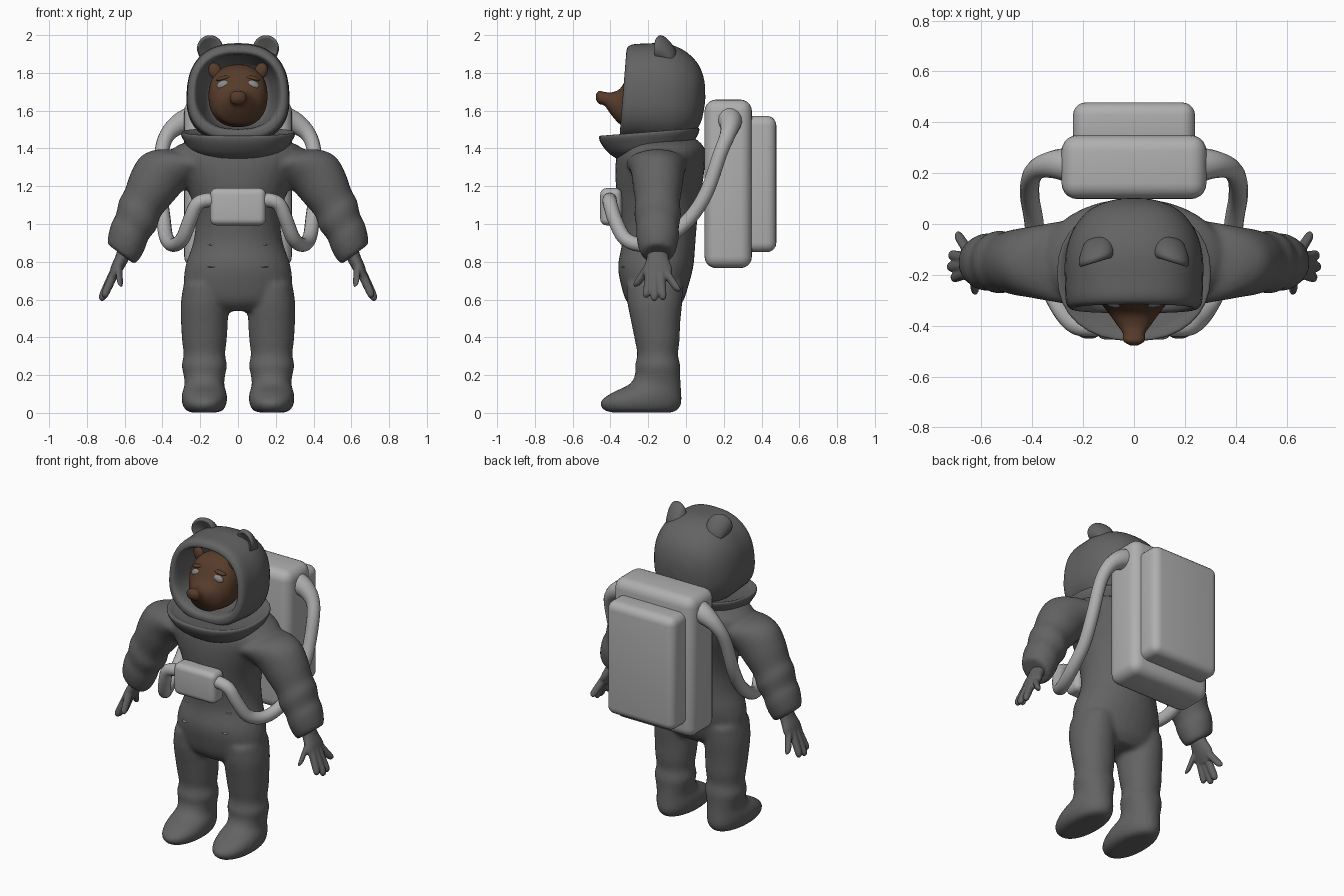
import bpy, bmesh, math
from mathutils import Vector, Matrix

if "Cube" in bpy.data.objects:
    bpy.data.objects.remove(bpy.data.objects["Cube"], do_unlink=True)

X, Y, Z = Vector((1, 0, 0)), Vector((0, 1, 0)), Vector((0, 0, 1))
SLANT = Vector((.8, 0, .6))  # cross-section direction of the lowered arms
SIDES = ((1, "left"), (-1, "right"))


def material(name, colour):
    mat = bpy.data.materials.new(name)
    mat.use_nodes = True
    mat.diffuse_color = (*colour, 1)
    bsdf = mat.node_tree.nodes["Principled BSDF"]
    bsdf.inputs["Base Color"].default_value = (*colour, 1)
    bsdf.inputs["Roughness"].default_value = .7
    return mat


suit = material("suit grey", (.125, .125, .125))
metal = material("pack light grey", (.43, .43, .43))
fur = material("brown fur", (.095, .045, .024))
eye_grey = material("eye grey", (.24, .25, .26))


def spline(rings, steps=4):
    """Catmull-Rom interpolation through tuples of numbers."""
    out = []
    last = len(rings) - 1
    for i in range(last):
        quad = [rings[max(0, min(last, i + k))] for k in (-1, 0, 1, 2)]
        for s in range(steps):
            t = s / steps
            out.append([b + .5 * t * (c - a + t * (2*a - 5*b + 4*c - d + t * (3*(b - c) + d - a)))
                        for a, b, c, d in zip(*quad)])
    return out + [list(rings[-1])]


def loft(bm, rings, u, v, side=1, power=1, n=32):
    """Skin rings of (x, y, z, radius along u, radius along v)."""
    def bend(value):
        return math.copysign(abs(value) ** power, value)
    loops = []
    for x, y, z, a, b in spline(rings):
        loop = []
        for k in range(n):
            ang = math.tau * k / n
            p = Vector((x, y, z)) + u * a * bend(math.cos(ang)) + v * b * bend(math.sin(ang))
            loop.append(bm.verts.new((p.x * side, p.y, p.z)))
        loops.append(loop)
    for low, high in zip(loops, loops[1:]):
        for k in range(n):
            m = (k + 1) % n
            bm.faces.new((low[k], low[m], high[m], high[k]))
    bm.faces.new(loops[0])
    bm.faces.new(loops[-1])


def finish(bm, name, mat, voxel=0, smooth=6):
    bmesh.ops.recalc_face_normals(bm, faces=bm.faces)
    mesh = bpy.data.meshes.new(name)
    for f in bm.faces:
        f.smooth = True
    bm.to_mesh(mesh)
    bm.free()
    mesh.materials.append(mat)
    obj = bpy.data.objects.new(name, mesh)
    bpy.context.collection.objects.link(obj)
    if voxel:
        rem = obj.modifiers.new("fuse", "REMESH")
        rem.mode = "VOXEL"
        rem.voxel_size = voxel
        rem.use_smooth_shade = True
        soft = obj.modifiers.new("soften", "SMOOTH")
        soft.iterations = smooth
    return obj


def rounded_box(name, low, high, bevel, mat):
    bm = bmesh.new()
    low, high = Vector(low), Vector(high)
    bmesh.ops.create_cube(bm, size=1, matrix=Matrix.Translation((low + high) / 2)
                          @ Matrix.Diagonal((*(high - low), 1)))
    obj = finish(bm, name, mat)
    mod = obj.modifiers.new("round", "BEVEL")
    mod.width, mod.segments = bevel, 5


def ball(name, centre, size, mat, turn=0):
    bm = bmesh.new()
    bmesh.ops.create_uvsphere(bm, u_segments=24, v_segments=14, radius=1,
                              matrix=Matrix.Translation(centre) @ Matrix.Rotation(turn, 4, "Y")
                              @ Matrix.Diagonal((*size, 1)))
    finish(bm, name, mat)


# Suit body: torso, puffy arms, legs and boots fused together
bm = bmesh.new()
torso = [(.54, -.16, .2, .1), (.59, -.165, .265, .15), (.68, -.165, .287, .18),
         (.78, -.16, .278, .2), (.9, -.145, .238, .195), (1.02, -.145, .225, .205),
         (1.14, -.145, .25, .22), (1.26, -.14, .31, .235), (1.35, -.135, .36, .235),
         (1.41, -.13, .33, .225), (1.46, -.14, .2, .18)]
loft(bm, [(0, y, z, a, b) for z, y, a, b in torso], X, Y)
arm = [(.24, 1.32, .12, .17), (.32, 1.31, .14, .155), (.4, 1.27, .145, .14),
       (.46, 1.19, .135, .13), (.505, 1.11, .118, .118), (.53, 1.05, .125, .124),
       (.56, .985, .108, .112), (.58, .94, .112, .114), (.603, .88, .105, .102),
       (.62, .84, .09, .085)]
leg = [(.002, -.235, .075, .165), (.02, -.24, .104, .202), (.06, -.238, .12, .215),
       (.105, -.21, .118, .185), (.15, -.165, .105, .137), (.2, -.15, .11, .12),
       (.25, -.15, .12, .12), (.31, -.15, .11, .108), (.38, -.152, .118, .118),
       (.48, -.16, .124, .13), (.58, -.165, .125, .145), (.68, -.165, .11, .15)]
for s, label in SIDES:
    loft(bm, [(x, -.15, z, a, b) for x, z, a, b in arm], SLANT, Y, s)
    loft(bm, [(.178, y, z, a, b) for z, y, a, b in leg], X, Y, s, .95)
finish(bm, "suit_body", suit, .014)

# Hands: flat palm, four fingers and a thumb
palm = [(.59, .89, .045, .055), (.615, .82, .037, .058), (.645, .76, .032, .077),
        (.668, .71, .022, .07)]
fingers = [((.655, -.19, .74), (.712, -.212, .612)), ((.66, -.165, .74), (.728, -.168, .595)),
           ((.66, -.135, .74), (.722, -.122, .6)), ((.65, -.11, .75), (.695, -.04, .645)),
           ((.63, -.19, .79), (.625, -.268, .67))]
for s, label in SIDES:
    bm = bmesh.new()
    loft(bm, [(x, -.15, z, a, b) for x, z, a, b in palm], SLANT, Y, s)
    for base, tip in fingers:
        path = [(Vector(base).lerp(Vector(tip), t), r)
                for t, r in ((0, .024), (.5, .023), (.88, .02), (1, .008))]
        loft(bm, [(*p, r, r) for p, r in path], SLANT, Y, s, n=12)
    finish(bm, label + "_hand", suit, .006, 3)

# Neck collar flaring under the helmet
bm = bmesh.new()
collar = [(1.36, .2, .17), (1.395, .255, .215), (1.44, .285, .25), (1.475, .302, .265),
          (1.49, .295, .258), (1.475, .26, .22)]
loft(bm, [(0, -.195, z, a, b) for z, a, b in collar], X, Y, power=.88)
for vert in bm.verts:
    vert.co.z += .08 * (vert.co.y + .17)
finish(bm, "neck_collar", suit)

# Helmet: outer shell rolled over the rim into the hollow
bm = bmesh.new()
shell = [(.105, 1.65, .015, .015), (.092, 1.65, .1, .11), (.05, 1.66, .185, .19),
         (-.03, 1.675, .245, .245), (-.13, 1.69, .272, .265), (-.24, 1.695, .272, .26),
         (-.305, 1.695, .268, .255), (-.33, 1.695, .25, .235), (-.318, 1.7, .222, .2),
         (-.2, 1.695, .195, .188), (-.09, 1.69, .15, .14), (-.06, 1.69, .015, .015)]
loft(bm, [(0, y, z, a, b) for y, z, a, b in shell], X, Z, power=.82, n=48)
for vert in bm.verts:
    vert.co.z = max(vert.co.z, 1.44)
    vert.co.y += .08 * (vert.co.z - 1.7)
    vert.co.x *= 1 - .18 * (vert.co.z - 1.66)
finish(bm, "helmet_shell", suit)

# Cupped ears on the helmet, leaning forward to a thin upper edge
cup = [(-.045, 1.86, .015), (-.06, 1.88, .045), (-.095, 1.912, .062), (-.13, 1.93, .069),
       (-.15, 1.928, .062), (-.143, 1.925, .048), (-.118, 1.915, .01)]
for s, label in SIDES:
    bm = bmesh.new()
    loft(bm, [(.148, y, z, r, r) for y, z, r in cup], X, Z, s)
    for vert in bm.verts:
        vert.co.y -= .3 * (abs(vert.co.x) - .148)
    finish(bm, label + "_helmet_ear", suit)

# Animal head with a blunt muzzle and a raised nose
bm = bmesh.new()
head = [(-.08, 1.68, .04, .04), (-.12, 1.68, .125, .13), (-.2, 1.68, .155, .165),
        (-.27, 1.67, .15, .155), (-.31, 1.65, .13, .128), (-.35, 1.622, .1, .094),
        (-.395, 1.637, .068, .06), (-.43, 1.662, .044, .037), (-.46, 1.67, .042, .034),
        (-.477, 1.672, .015, .014)]
loft(bm, [(0, y, z, a, b) for y, z, a, b in head], X, Z, power=.88)
finish(bm, "animal_head", fur)
for s, label in SIDES:
    ball(label + "_head_ear", (.122 * s, -.22, 1.81), (.034, .022, .045), fur, .3 * s)
    ball(label + "_eye", (.076 * s, -.308, 1.735), (.036, .02, .025), eye_grey, .25 * s)
    ball(label + "_brow", (.076 * s, -.288, 1.772), (.042, .025, .012), fur, .25 * s)

# Life support pack, chest control box and small waist tabs
rounded_box("pack_main", (-.285, .098, .766), (.285, .349, 1.659), .062, metal)
rounded_box("pack_rear", (-.24, .3, .851), (.24, .478, 1.572), .05, metal)
rounded_box("chest_box", (-.147, -.454, .993), (.147, -.34, 1.19), .034, metal)
for s, label in SIDES:
    ball(label + "_upper_tab", (.14 * s, -.298, .89), (.022, .012, .003), metal)
    ball(label + "_lower_tab", (.14 * s, -.332, .773), (.022, .012, .003), metal)

# Hoses from the pack, under the arms, to the chest box
hose = [(.24, .23, 1.555, 1.9), (.31, .235, 1.53, 1.5), (.375, .22, 1.47, 1.1),
        (.405, .18, 1.37, 1), (.41, .11, 1.17, 1), (.395, .02, 1.03, 1), (.38, -.1, .93, 1),
        (.345, -.22, .89, 1), (.295, -.32, .92, 1), (.255, -.375, 1.02, 1),
        (.22, -.4, 1.1, 1), (.17, -.405, 1.125, 1), (.1, -.4, 1.125, 1)]
for s, label in SIDES:
    curve = bpy.data.curves.new(label + "_hose", "CURVE")
    curve.dimensions = "3D"
    curve.bevel_depth, curve.bevel_resolution = .038, 5
    curve.use_fill_caps = True
    points = spline(hose)
    line = curve.splines.new("POLY")
    line.use_smooth = True
    line.points.add(len(points) - 1)
    for point, (x, y, z, r) in zip(line.points, points):
        point.co = (x * s, y, z, 1)
        point.radius = r
    curve.materials.append(metal)
    bpy.context.collection.objects.link(bpy.data.objects.new(label + "_hose", curve))
